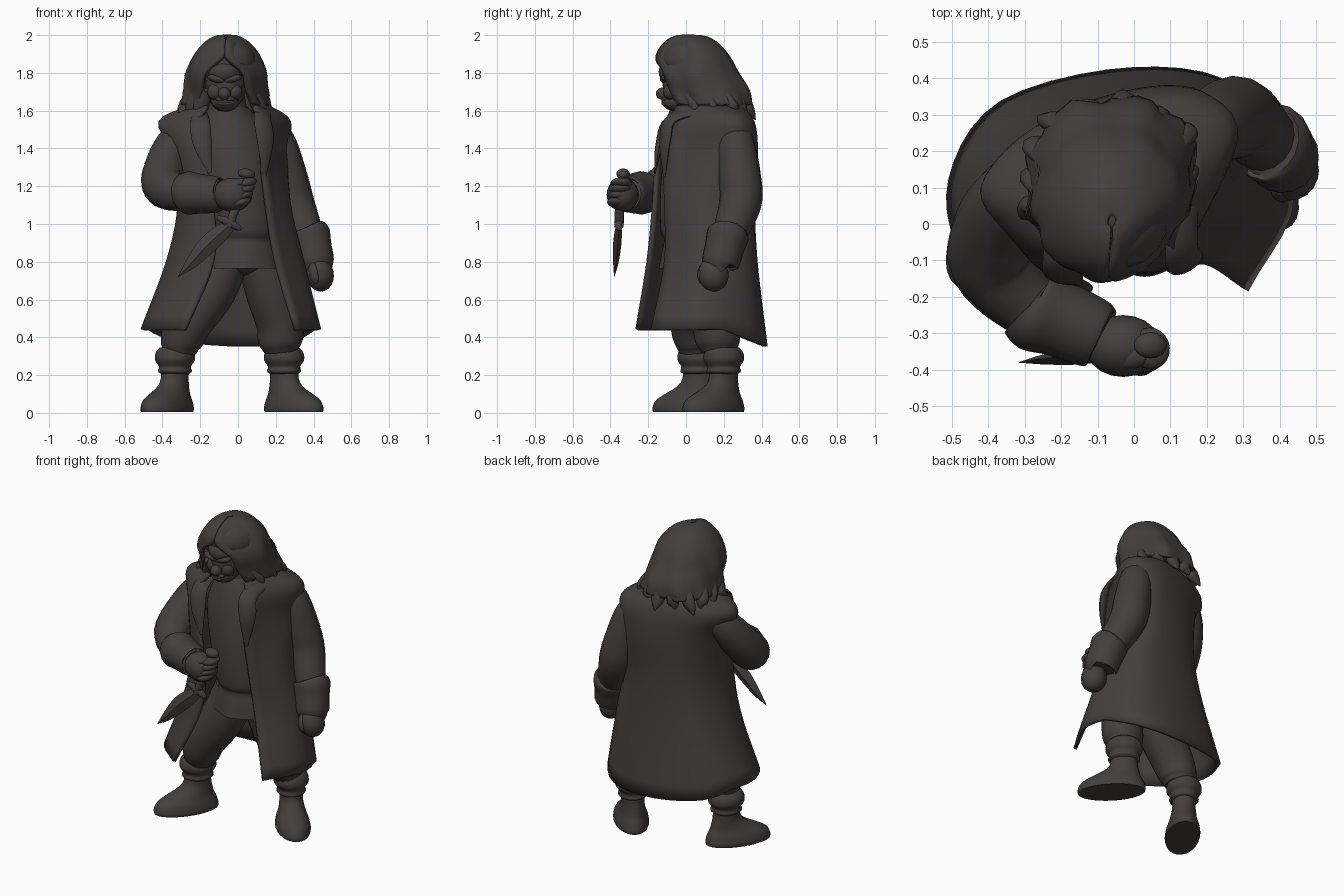
import bpy, bmesh, math, random
from mathutils import Vector, Matrix

random.seed(4)
mat = bpy.data.materials.new("dark_brown_grey")
mat.diffuse_color = (0.055, 0.050, 0.048, 1)


def finish(name, bm, angle=50):
    bmesh.ops.recalc_face_normals(bm, faces=bm.faces)
    me = bpy.data.meshes.new(name)
    bm.to_mesh(me)
    bm.free()
    me.materials.append(mat)
    ob = bpy.data.objects.new(name, me)
    bpy.context.collection.objects.link(ob)
    bpy.ops.object.select_all(action='DESELECT')
    ob.select_set(True)
    bpy.context.view_layer.objects.active = ob
    bpy.ops.object.shade_smooth_by_angle(angle=math.radians(angle))
    return ob


def spline(pts, n):
    """Catmull-Rom through points of any dimension."""
    p = [Vector(q) for q in pts]
    p = [2 * p[0] - p[1]] + p + [2 * p[-1] - p[-2]]
    out = []
    for i in range(1, len(p) - 2):
        a, b, c, d = p[i - 1:i + 3]
        for k in range(n):
            t = k / n
            out.append(0.5 * (2 * b + (c - a) * t + (2 * a - 5 * b + 4 * c - d) * t * t
                              + (3 * b - a - 3 * c + d) * t ** 3))
    return out + [p[-2]]


def skin(name, rings, closed=True, caps=True, angle=50):
    bm = bmesh.new()
    vs = [[bm.verts.new(v) for v in r] for r in rings]
    n = len(vs[0])
    for a, b in zip(vs, vs[1:]):
        for i in range(n if closed else n - 1):
            j = (i + 1) % n
            bm.faces.new((a[i], a[j], b[j], b[i]))
    if caps and closed:
        bm.faces.new(vs[0])
        bm.faces.new(vs[-1])
    return finish(name, bm, angle)


def tube(name, pts, flat=1.0, sides=16, n=5, angle=50):
    """Tube through (x, y, z, radius); flat squashes it along its first axis (near y)."""
    path = spline(pts, n)
    rings, t0, u = [], None, None
    for i, p in enumerate(path):
        t = (path[min(i + 1, len(path) - 1)] - path[max(i - 1, 0)]).to_3d().normalized()
        if t0 is None:
            u = Vector((0, 1, 0))
        else:
            u = t0.rotation_difference(t) @ u
        u = (u - t * u.dot(t)).normalized()
        w, t0, r = t.cross(u), t, max(p[3], 0.002)
        rings.append([p.to_3d() + r * (u * math.cos(a) * flat + w * math.sin(a))
                      for a in (2 * math.pi * k / sides for k in range(sides))])
    return skin(name, rings, angle=angle)


def loft(name, levels, c=(0, 0), d=(0, 1), sides=28, n=3, ripple=0.0):
    """Stacked ellipses (z, x shift, y shift, rx, ry); ripple pleats the lowest ones."""
    d = Vector(d).normalized()
    e = Vector((d.y, -d.x))
    rings = []
    for i, (z, ox, oy, rx, ry) in enumerate(tuple(v) for v in spline(levels, n)):
        ring = []
        for k in range(sides):
            a = 2 * math.pi * k / sides
            f = 1 + ripple * math.sin(7 * a) * max(0, 1 - i / 5)
            q = Vector(c) + e * (ox + f * rx * math.cos(a)) + d * (oy + f * ry * math.sin(a))
            ring.append((q.x, q.y, z))
        rings.append(ring)
    return skin(name, rings)


def ball(name, c, r, rot=(0, 0, 0)):
    bm = bmesh.new()
    bmesh.ops.create_uvsphere(bm, u_segments=20, v_segments=12, radius=1)
    m = Matrix.LocRotScale(Vector(c), None, None)
    for ang, ax in zip(rot, 'XYZ'):
        m = m @ Matrix.Rotation(math.radians(ang), 4, ax)
    bmesh.ops.transform(bm, matrix=m @ Matrix.Diagonal((*r, 1)), verts=bm.verts)
    return finish(name, bm)


def sheet(name, levels, zfun, thick, warp=None):
    """Open wrap: each level is z followed by x, y pairs from left front round the back."""
    rows = []
    for i, lv in enumerate(levels):
        pts = list(zip(lv[1::2], lv[2::2]))
        rows.append([(x, y, zfun(i, x, y, lv[0])) for x, y in spline(pts, 5)])
    grid = list(zip(*[spline(col, 5) for col in zip(*rows)]))
    if warp:
        grid = [[warp(p) for p in r] for r in grid]
    ob = skin(name, grid, closed=False)
    s = ob.modifiers.new("thickness", 'SOLIDIFY')
    s.thickness, s.offset = thick, 0
    return grid


# long open coat with overhanging shoulder seams
sheet("coat", [
    (0.44, -.28, -.26, -.46, -.09, -.50, .12, -.36, .33, 0, .42, .29, .36, .43, .08, .305, -.18),
    (0.80, -.13, -.20, -.31, -.10, -.37, .10, -.26, .29, 0, .365, .25, .33, .34, .10, .20, -.11),
    (1.10, -.13, -.17, -.26, -.10, -.31, .08, -.22, .27, 0, .35, .20, .32, .27, .10, .15, -.11),
    (1.38, -.18, -.15, -.29, -.08, -.34, .08, -.23, .27, 0, .36, .19, .35, .25, .19, .12, -.12),
    (1.54, -.20, -.10, -.33, -.01, -.41, .10, -.27, .25, 0, .34, .18, .34, .27, .23, .12, -.08),
    (1.62, -.16, -.07, -.21, .0, -.24, .08, -.17, .22, -.03, .28, .09, .27, .16, .15, .08, -.05),
], lambda i, x, y, z: z - (0.40 * max(0, y - .2) if i == 0 else 0), 0.022)

# lapels
tube("lapel_left", [(-.2, .1, 1.6, .03), (-.2, -.09, 1.55, .05), (-.19, -.14, 1.43, .05), (-.15, -.165, 1.27, .01)], .4)
tube("lapel_right", [(.15, .12, 1.61, .03), (.13, -.07, 1.56, .05), (.145, -.11, 1.44, .05), (.14, -.115, 1.25, .01)], .4)

# shirt with waist and short pleated skirt, then neck
loft("shirt", [(.765, .03, .07, .205, .21), (.86, .03, .07, .185, .195), (.92, .03, .08, .175, .195),
               (.97, .03, .08, .195, .215), (1.2, .0, .09, .215, .225), (1.4, -.03, .1, .22, .21),
               (1.53, -.04, .09, .17, .17), (1.62, -.05, .08, .1, .13)], sides=56, ripple=.025)
tube("neck", [(-.05, .07, 1.5, .12), (-.06, .04, 1.7, .09)])

# head and face
ball("head", (-.065, -.005, 1.745), (.11, .12, .15))
ball("forehead", (-.07, -.04, 1.805), (.092, .105, .075))
ball("jaw", (-.068, -.045, 1.65), (.075, .085, .055))
ball("nose", (-.072, -.118, 1.69), (.034, .042, .034))
for z, r in ((1.66, .052), (1.638, .042)):
    ball("lip", (-.07, -.108, z), (r, .022, .013))
for sx in (-1, 1):
    ball("brow", (-.072 + sx * .042, -.105, 1.768), (.052, .034, .02), (0, -sx * 14, 0))
    ball("cheek", (-.07 + sx * .05, -.08, 1.70), (.042, .04, .045))

# wavy hair shell, arched open over the face
axis = Vector((-.06, .09, 0))


def wave(p):
    o = Vector((p[0], p[1], 0)) - axis
    a, w = math.atan2(o.y, o.x), max(0, 1.92 - p[2]) / .3
    return Vector(p) + o.normalized() * w * (.011 * math.sin(9 * a + p[2] * 9) + .006 * math.sin(17 * a))


grid = sheet("hair", [
    (1.63, -.21, -.04, -.275, .03, -.285, .15, -.22, .29, -.06, .335, .10, .30, .165, .15, .08, -.04),
    (1.71, -.185, -.08, -.255, -.01, -.27, .11, -.20, .28, -.06, .325, .08, .28, .15, .09, .045, -.08),
    (1.80, -.17, -.12, -.235, -.06, -.262, .07, -.18, .23, -.06, .27, .06, .23, .14, .06, .025, -.12),
    (1.88, -.08, -.152, -.19, -.09, -.23, .05, -.17, .19, -.06, .225, .05, .19, .11, .05, -.06, -.152),
    (1.95, -.07, -.115, -.145, -.07, -.175, .03, -.14, .13, -.06, .165, .02, .13, .055, .03, -.065, -.115),
    (1.985, -.065, -.06, -.105, -.03, -.12, .02, -.10, .08, -.06, .10, -.02, .08, .0, .02, -.06, -.06),
    (1.992, -.062, -.01, -.07, 0, -.07, .01, -.065, .02, -.06, .025, -.055, .02, -.05, .01, -.06, -.01),
], lambda i, x, y, z: z, 0.022, wave)
ball("hair_crown", (-.062, .025, 1.86), (.16, .155, .132))

# hanging locks, longer ones over shorter ones
rim, above = grid[0], grid[5]
for i in range(0, len(rim), 3):
    p, q = rim[i], above[i]
    o = p - axis
    o.z = 0
    o.normalize()
    side = Vector((-o.y, o.x, 0)) * random.uniform(-.035, .035)
    tip = p + o * random.uniform(.0, .04) + side - Vector((0, 0, random.uniform(.045, .085)))
    mid = (p + tip) / 2 + side * .1
    tube("hair_lock", [(*(q - o * .03), .03), (*(p - o * .015), .043), (*(mid - o * .008), .032), (*tip, .003)], .7, 10, 4)

# raised arm, turned-back cuff and fist
tube("arm_raised", [(-.27, .14, 1.50, .08), (-.335, .08, 1.42, .10), (-.385, -.01, 1.30, .112),
                    (-.39, -.11, 1.20, .115), (-.29, -.22, 1.16, .092), (-.15, -.29, 1.15, .07)])
tube("cuff_raised", [(-.285, -.225, 1.165, .09), (-.27, -.235, 1.165, .115), (-.20, -.262, 1.16, .105),
                     (-.105, -.303, 1.155, .095), (-.09, -.31, 1.155, .075)])
ball("fist_raised", (-.03, -.335, 1.155), (.105, .085, .09))
for k in range(4):
    ball("finger", (.015 + .01 * k, -.36 + .006 * k, 1.115 + .034 * k), (.055, .058, .027), (0, -15, 20))
ball("thumb", (-.02, -.36, 1.205), (.07, .04, .03), (0, -20, 0))

# lowered arm, cuff and hand
tube("arm_lowered", [(.16, .24, 1.51, .08), (.21, .265, 1.42, .10), (.255, .285, 1.25, .112),
                     (.29, .29, 1.12, .112), (.35, .24, .97, .095), (.40, .19, .84, .07)])
tube("cuff_lowered", [(.368, .228, .965, .085), (.374, .224, .95, .112), (.39, .205, .88, .106),
                      (.41, .182, .79, .1), (.412, .18, .778, .08)])
ball("hand_lowered", (.432, .145, .733), (.075, .08, .092), (10, -12, 0))
ball("thumb_lowered", (.405, .095, .74), (.03, .035, .06), (-10, -10, 0))

# dagger
tube("dagger_blade", [(-.035, -.355, 1.0, .03), (-.10, -.36, .945, .045), (-.17, -.365, .88, .048),
                      (-.25, -.372, .79, .03), (-.315, -.38, .722, .002)], .45, 4, angle=30)
tube("dagger_guard", [(-.11, -.355, 1.035, .014), (-.05, -.355, 1.01, .025), (.0, -.355, .98, .018), (.005, -.355, .965, .012)], sides=10)
tube("dagger_handle", [(-.05, -.355, .985, .025), (.0, -.35, 1.12, .024), (.045, -.335, 1.265, .022)], sides=10)
ball("dagger_pommel", (.045, -.333, 1.265), (.046, .036, .028), (0, 10, 0))

# trousers, rolled tops and splayed boots
ball("trouser_seat", (.03, .09, .83), (.20, .17, .11))
for side, pts, foot, toe in (
        ("left", [(-.06, .07, .86, .13), (-.14, .05, .66, .135), (-.26, .04, .48, .125), (-.30, .05, .38, .112), (-.31, .055, .325, .09)],
         (-.375, .0), (-.55, -.83)),
        ("right", [(.12, .09, .86, .13), (.17, .12, .66, .135), (.22, .155, .48, .125), (.225, .17, .38, .118), (.23, .175, .325, .09)],
         (.295, .145), (.68, -.73))):
    tube("trouser_leg_" + side, pts, sides=20)
    ax, ay = Vector(foot) - Vector(toe) * .075
    loft("boot_roll_" + side, [(.205, 0, 0, .07, .075), (.22, 0, 0, .088, .095), (.245, 0, 0, .082, .09),
                               (.28, 0, 0, .104, .11), (.32, 0, 0, .1, .105), (.345, 0, 0, .08, .085)], (ax, ay), toe)
    loft("boot_" + side, [(.005, 0, 0, .1, .2), (.025, 0, 0, .104, .203), (.065, 0, -.004, .096, .188),
                          (.1, 0, -.025, .083, .15), (.135, 0, -.055, .074, .11), (.185, 0, -.073, .069, .083),
                          (.3, 0, -.075, .075, .08)], foot, toe)
